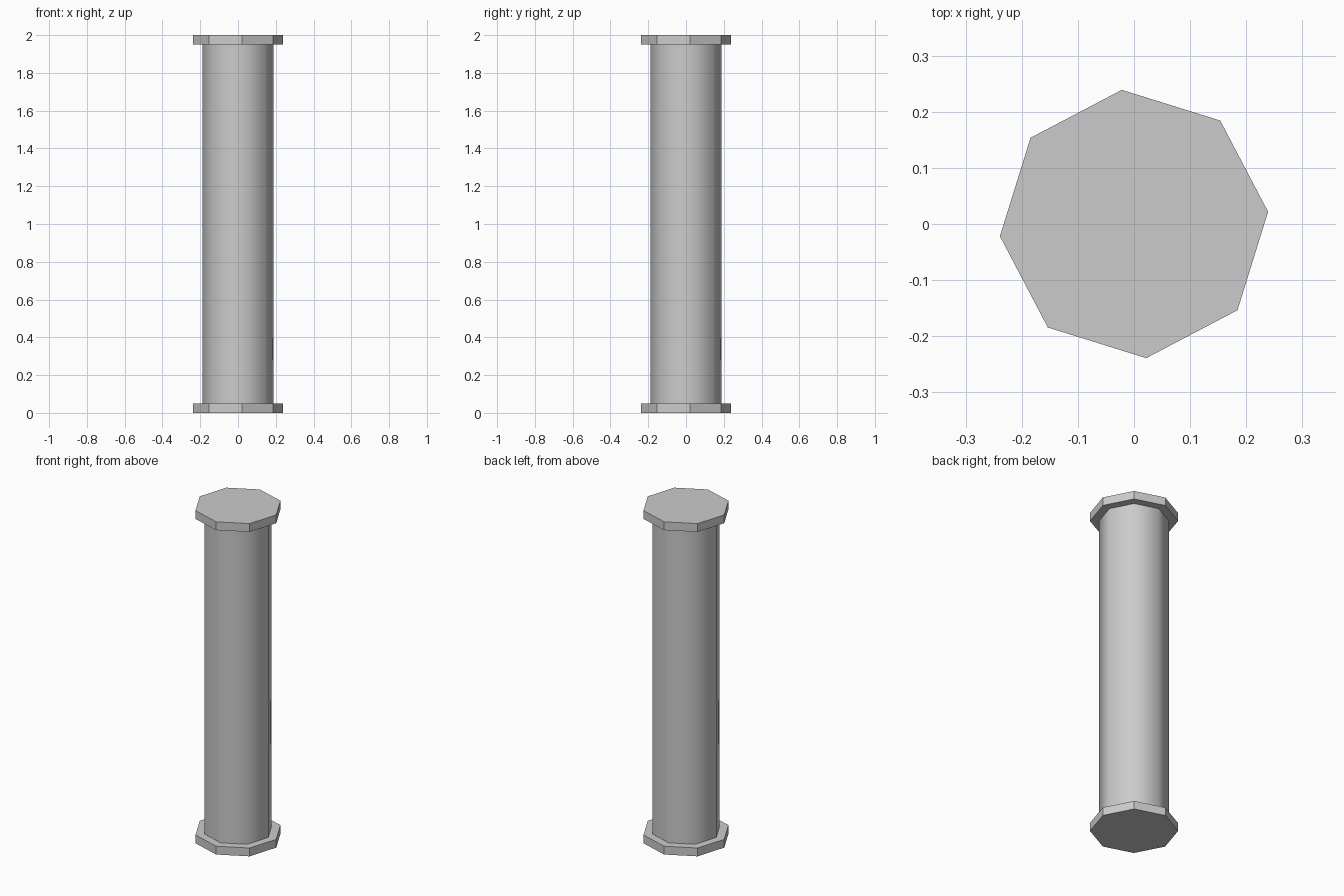
import bpy
import math

cube = bpy.data.objects.get("Cube")
if cube:
    bpy.data.objects.remove(cube, do_unlink=True)

HEIGHT = 2.0
PLATE = 0.05
TURN = math.radians(5.2)

grey = bpy.data.materials.new("plain_grey")
grey.use_nodes = True
colour = (0.6, 0.6, 0.6, 1.0)
grey.diffuse_color = colour
grey.node_tree.nodes["Principled BSDF"].inputs["Base Color"].default_value = colour


def octagon(name, radius, bottom, top, smooth=False):
    """Upright eight-sided prism, turned slightly about z."""
    bpy.ops.mesh.primitive_cylinder_add(
        vertices=8, radius=radius, depth=top - bottom,
        location=(0, 0, (bottom + top) / 2), rotation=(0, 0, TURN))
    obj = bpy.context.object
    obj.name = name
    obj.data.materials.append(grey)
    if smooth:
        # Round the sides but keep the end rims sharp
        bpy.ops.object.shade_smooth_by_angle(angle=math.radians(60))
    return obj


# End plates
octagon("base_plate", 0.24, 0, PLATE)
octagon("top_plate", 0.24, HEIGHT - PLATE, HEIGHT)

# Column shaft
octagon("shaft", 0.19, PLATE, HEIGHT - PLATE, smooth=True)
